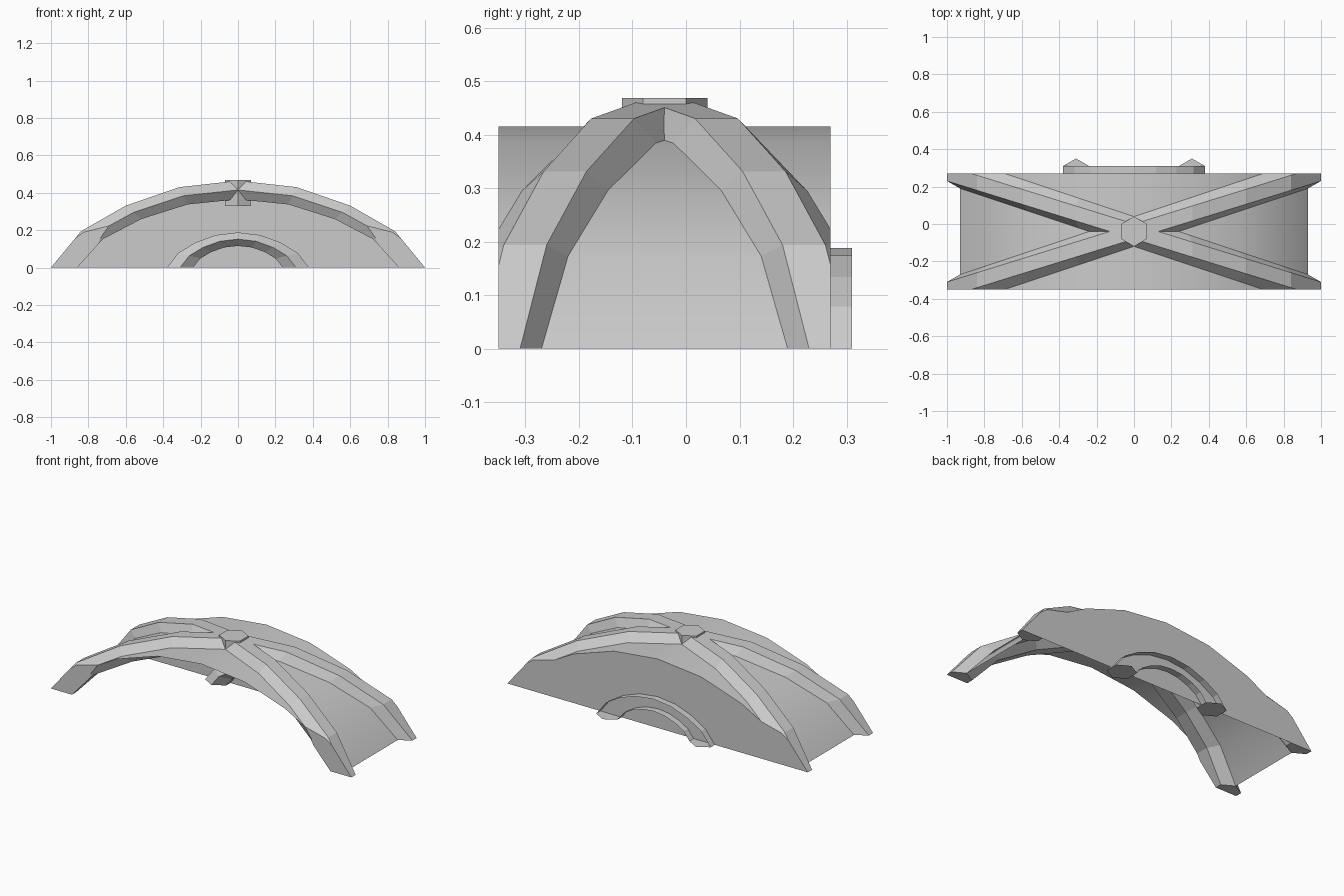
import bpy, bmesh, math
from mathutils import Vector

if "Cube" in bpy.data.objects:
    bpy.data.objects.remove(bpy.data.objects["Cube"])

BACK, FRONT, MID = 0.27, -0.35, -0.04
R = 0.08  # hexagon radius of the rib section
# half arch profile in unit width / unit height, mirrored to a full arch
HALF = [(0, 1), (0.313, 0.925), (0.6, 0.712), (0.84, 0.417), (1, 0)]
ARCH = [(-x, z) for x, z in reversed(HALF[1:])] + HALF
# hexagon section: (radial, y), flat inside and outside, pointed sideways
HEX = [(1, -R / 2), (1, R / 2), (0, R), (-1, R / 2), (-1, -R / 2), (0, -R)]


def finish(bm, name, smooth=False):
    bmesh.ops.recalc_face_normals(bm, faces=bm.faces)
    me = bpy.data.meshes.new(name)
    bm.to_mesh(me)
    bm.free()
    ob = bpy.data.objects.new(name, me)
    bpy.context.collection.objects.link(ob)
    for p in me.polygons:
        p.use_smooth = smooth
    return ob


def rib(name, a, b, da, db, y0, skew, open_back=False):
    """Hexagonal rib along an arch of half width a and height b."""
    bm = bmesh.new()
    rings = [[bm.verts.new(((a + k * da) * x, y0 + skew * x + y, (b + k * db) * z))
              for k, y in HEX] for x, z in ARCH]
    for r, s in zip(rings, rings[1:]):
        for i in range(6):
            if open_back and i in (1, 2):
                continue
            j = (i + 1) % 6
            bm.faces.new((r[i], r[j], s[j], s[i]))
    bm.faces.new(rings[0])
    bm.faces.new(rings[-1])
    if not open_back:
        # trim flush with the bay's front and back planes
        for y, n in ((BACK, 1), (FRONT, -1)):
            cut = bmesh.ops.bisect_plane(
                bm, geom=bm.verts[:] + bm.edges[:] + bm.faces[:], dist=1e-5,
                plane_co=(0, y, 0), plane_no=(0, n, 0), clear_outer=True)["geom_cut"]
            edges = [e for e in cut if isinstance(e, bmesh.types.BMEdge)]
            bmesh.ops.holes_fill(bm, edges=edges, sides=0)
    return finish(bm, name)


# vault web
bm = bmesh.new()
cols = [[bm.verts.new((0.93 * x, y, 0.415 * z)) for y in (FRONT, BACK)] for x, z in ARCH]
for c, d in zip(cols, cols[1:]):
    bm.faces.new((c[0], d[0], d[1], c[1]))
finish(bm, "vault_web", smooth=True)

# back wall
bm = bmesh.new()
bm.faces.new([bm.verts.new((0.93 * x, BACK, 0.415 * z)) for x, z in ARCH])
finish(bm, "back_wall")

# diagonal ribs
rib("diagonal_rib_a", 0.93, 0.415, 0.07, 0.05, MID, 0.31)
rib("diagonal_rib_b", 0.93, 0.415, 0.07, 0.05, MID, -0.31)

# small wall arch
rib("wall_arch", 0.31, 0.152, 0.07, 0.036, BACK, 0, open_back=True)

# hexagonal boss at the crossing
bm = bmesh.new()
base = bm.faces.new([bm.verts.new((R * math.sin(i * math.pi / 3),
                                   MID + R * math.cos(i * math.pi / 3), 0.33))
                     for i in range(6)])
top = bmesh.ops.extrude_face_region(bm, geom=[base], use_keep_orig=True)["geom"]
bmesh.ops.translate(bm, vec=Vector((0, 0, 0.138)),
                    verts=[v for v in top if isinstance(v, bmesh.types.BMVert)])
finish(bm, "keystone_boss")
